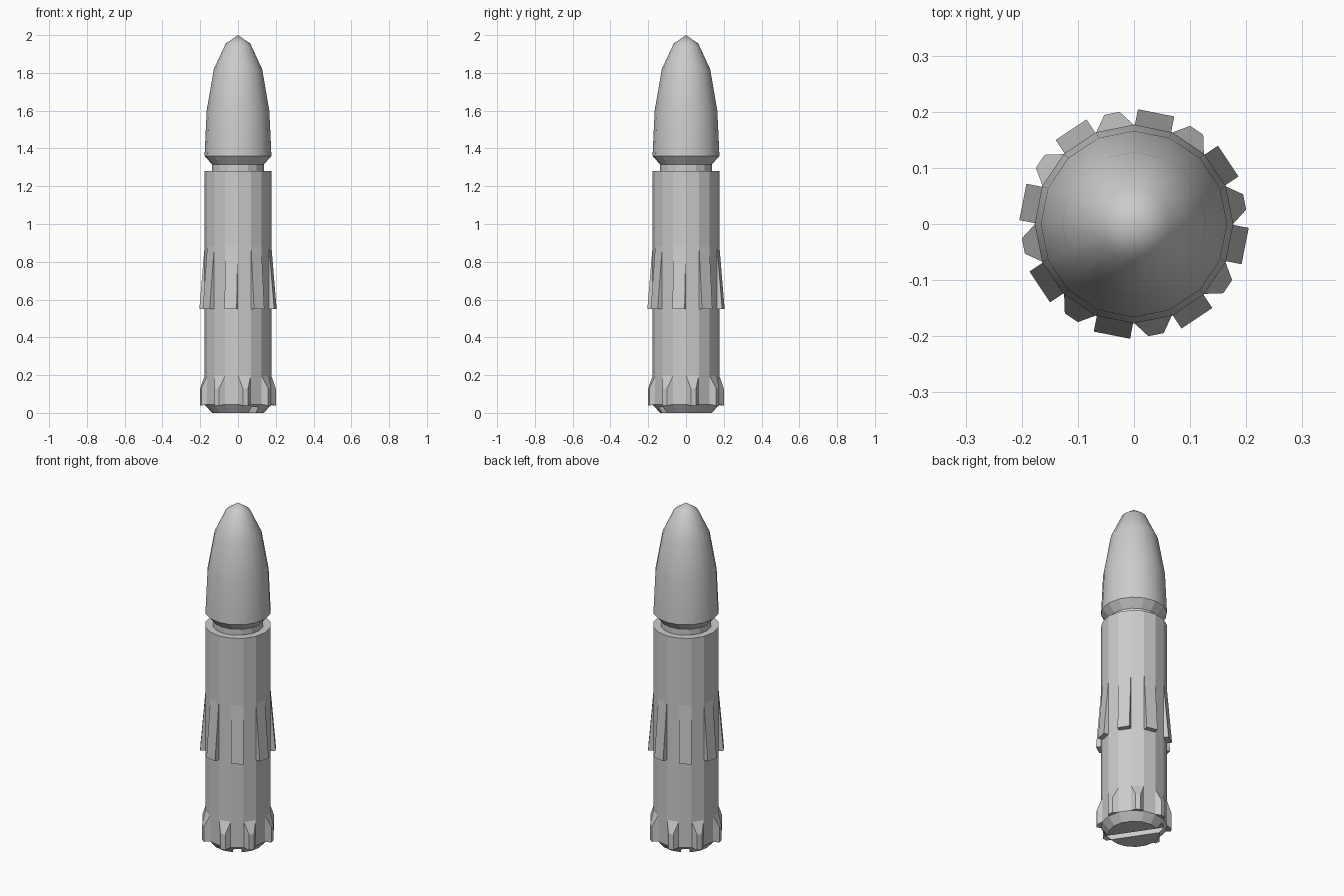
import bpy, bmesh, math
from mathutils import Matrix

if "Cube" in bpy.data.objects:
    bpy.data.objects.remove(bpy.data.objects["Cube"])

SIDES = 16
STEP = math.radians(45)


def make_object(name, bm):
    bmesh.ops.recalc_face_normals(bm, faces=bm.faces[:])
    me = bpy.data.meshes.new(name)
    bm.to_mesh(me)
    bm.free()
    ob = bpy.data.objects.new(name, me)
    bpy.context.collection.objects.link(ob)
    return ob


def lathe(name, profile, smooth_above=None):
    """Spin (radius, z) points into a closed 16-sided solid."""
    bm = bmesh.new()
    rings = []
    for r, z in profile:
        if r == 0:
            rings.append([bm.verts.new((0, 0, z))])
        else:
            rings.append([bm.verts.new((r * math.cos(a), r * math.sin(a), z))
                          for a in (2 * math.pi * i / SIDES for i in range(SIDES))])
    for lo, hi in zip(rings, rings[1:]):
        for i in range(SIDES):
            j = (i + 1) % SIDES
            loop = [lo[i], lo[j]] + ([hi[0]] if len(hi) == 1 else [hi[j], hi[i]])
            f = bm.faces.new(loop)
            f.smooth = (smooth_above is not None
                        and min(v.co.z for v in loop) >= smooth_above)
    for ring in (rings[0], rings[-1]):
        if len(ring) > 2:
            bm.faces.new(ring)
    ob = make_object(name, bm)
    if smooth_above is not None:
        # keep the rim at the bottom of the smooth part sharp
        for e in ob.data.edges:
            zs = [ob.data.vertices[v].co.z for v in e.vertices]
            e.use_edge_sharp = all(abs(z - smooth_above) < 1e-4 for z in zs)
    return ob


def frustum_ring(name, inner, outer, start):
    """Eight blocks around the body; inner/outer = (radius, half width, z low, z high)."""
    bm = bmesh.new()
    for k in range(8):
        rot = Matrix.Rotation(start + k * STEP, 4, 'Z')
        quads = []
        for r, w, z0, z1 in (inner, outer):
            quads.append([bm.verts.new(rot @ Matrix.Translation((r, y, z)).translation)
                          for y, z in ((-w, z0), (w, z0), (w, z1), (-w, z1))])
        a, b = quads
        bm.faces.new(a)
        bm.faces.new(b)
        for i in range(4):
            j = (i + 1) % 4
            bm.faces.new((a[i], a[j], b[j], b[i]))
    return make_object(name, bm)


# Main body with chamfered base
body = lathe("body", [(0.138, 0), (0.177, 0.045), (0.177, 1.28)])

# Slot across the base
bm = bmesh.new()
bmesh.ops.create_cube(bm, size=1, matrix=Matrix.Rotation(math.radians(-56.25), 4, 'Z')
                      @ Matrix.Diagonal((0.6, 0.046, 0.06, 1)))
cutter = make_object("slot_cutter", bm)
cutter.hide_render = True
mod = body.modifiers.new("slot", 'BOOLEAN')
mod.operation = 'DIFFERENCE'
mod.solver = 'EXACT'
mod.object = cutter
bpy.context.view_layer.objects.active = body
bpy.ops.object.modifier_apply(modifier=mod.name)
bpy.data.objects.remove(cutter)

# Neck and smooth nose cone
lathe("neck", [(0.137, 1.27), (0.137, 1.32)])
lathe("nose_cone", [(0.137, 1.315), (0.177, 1.36), (0.166, 1.6), (0.128, 1.82),
                    (0.065, 1.955), (0, 2.0)], smooth_above=1.36)

# Wedge fins around the middle
bm = bmesh.new()
for k in range(8):
    rot = Matrix.Rotation(math.radians(33.75) + k * STEP, 3, 'Z')
    tri = [(0.165, 0.55), (0.202, 0.55), (0.1735, 0.885), (0.165, 0.885)]
    sides = []
    for y in (-0.033, 0.033):
        vs = []
        for r, z in tri:
            v = bm.verts.new((r, y, z))
            v.co = rot @ v.co
            vs.append(v)
        bm.faces.new(vs)
        sides.append(vs)
    for i in range(4):
        j = (i + 1) % 4
        bm.faces.new((sides[0][i], sides[0][j], sides[1][j], sides[1][i]))
make_object("middle_fins", bm)

# Tapered lugs around the base
frustum_ring("base_lugs", (0.172, 0.035, 0.045, 0.2), (0.201, 0.014, 0.038, 0.13),
             math.radians(11.25))
